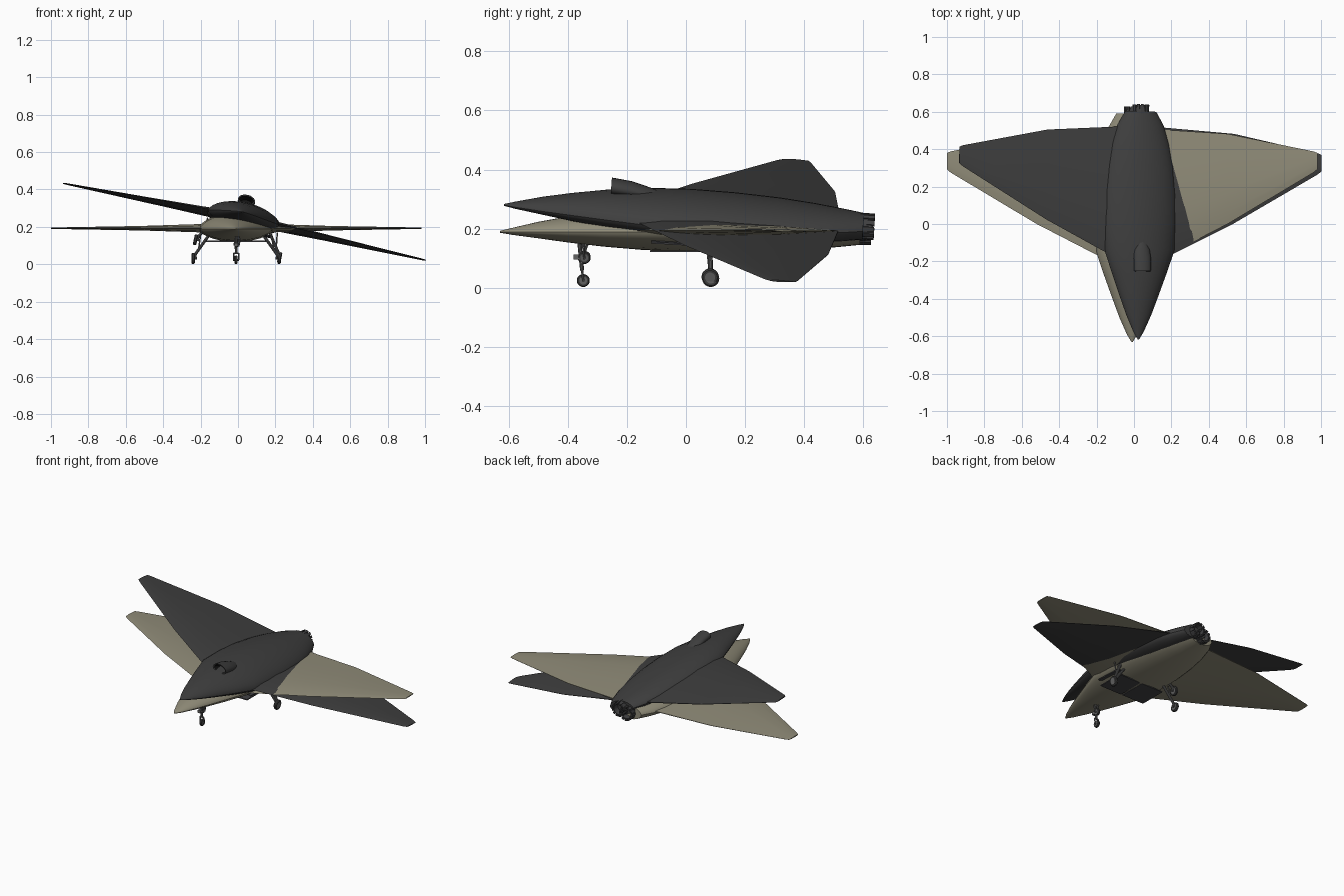
import bpy, bmesh, math
from mathutils import Matrix, Vector

cube = bpy.data.objects.get("Cube")
if cube:
    bpy.data.objects.remove(cube)


def material(name, rgb):
    m = bpy.data.materials.new(name)
    m.use_nodes = True
    col = (*rgb, 1)
    m.diffuse_color = col
    bsdf = m.node_tree.nodes["Principled BSDF"]
    bsdf.inputs["Base Color"].default_value = col
    bsdf.inputs["Roughness"].default_value = 0.7
    return m


BEIGE = material("beige paint", (0.28, 0.262, 0.19))
DARK = material("dark grey paint", (0.049, 0.049, 0.049))
METAL = material("gear metal", (0.12, 0.12, 0.12))
RUBBER = material("tyre rubber", (0.045, 0.045, 0.045))
PANEL = material("bay door grey", (0.055, 0.055, 0.06))
BURNT = material("nozzle metal", (0.05, 0.05, 0.052))
BLACK = material("intake black", (0.008, 0.008, 0.008))


def finish(name, bm, mats, place):
    bmesh.ops.recalc_face_normals(bm, faces=bm.faces)
    mesh = bpy.data.meshes.new(name)
    bm.to_mesh(mesh)
    bm.free()
    for m in mats:
        mesh.materials.append(m)
    ob = bpy.data.objects.new(name, mesh)
    bpy.context.collection.objects.link(ob)
    ob.matrix_world = place
    bpy.ops.object.select_all(action='DESELECT')
    ob.select_set(True)
    bpy.context.view_layer.objects.active = ob
    bpy.ops.object.shade_smooth_by_angle(angle=math.radians(32))
    return ob


def loft(bm, rings, caps=(True, True)):
    vs = [[bm.verts.new(p) for p in r] for r in rings]
    n = len(vs[0])
    for a, b in zip(vs, vs[1:]):
        for i in range(n):
            j = (i + 1) % n
            bm.faces.new((a[i], a[j], b[j], b[i]))
    ends = []
    for ring, wanted in zip((vs[0], vs[-1]), caps):
        if wanted:
            ends.append(bm.faces.new(ring))
    return ends


def rod(bm, a, b, r, sides=10):
    a, b = Vector(a), Vector(b)
    d = b - a
    mat = Matrix.Translation((a + b) / 2) @ d.to_track_quat('Z', 'Y').to_matrix().to_4x4()
    bmesh.ops.create_cone(bm, cap_ends=True, segments=sides, radius1=r, radius2=r,
                          depth=d.length, matrix=mat)


def box(bm, centre, size, turn=Matrix()):
    mat = Matrix.Translation(centre) @ turn @ Matrix.Diagonal((*size, 1))
    bmesh.ops.create_cube(bm, size=1, matrix=mat)


def ellipse(y, z, rx, rz, n=20):
    return [(rx * math.cos(k * math.tau / n), y, z + rz * math.sin(k * math.tau / n))
            for k in range(n)]


# Fuselage stations: y, half width, height above and below the chine
HULL = [(-.63, .004, .003, .003), (-.59, .028, .013, .01), (-.5, .068, .034, .022),
        (-.4, .105, .052, .036), (-.28, .148, .069, .05), (-.15, .192, .08, .061),
        (0, .202, .085, .068), (.15, .2, .082, .069), (.3, .183, .074, .066),
        (.42, .158, .063, .06), (.52, .125, .051, .051), (.59, .085, .043, .044)]

# Wing stations: x, leading y, trailing y, half thickness
WING = [(.08, -.22, .51, .024), (.2, -.16, .502, .022),
        (.51, .0, .482, .012), (.97, .275, .388, .004), (.99, .292, .38, .003)]


def hull_ring(y, w, up, down, n=28):
    pts = []
    for k in range(n):
        t = k * math.tau / n
        s = math.sin(t)
        z = (up if s > 0 else down) * math.copysign(abs(s) ** 1.2, s)
        pts.append((w * math.cos(t), y, z))
    return pts


def wing_ring(side, x, lead, trail, h):
    c = trail - lead
    prof = [(0, 0), (.12, .6), (.35, 1), (.7, .7), (1, .08),
            (1, -.08), (.7, -.7), (.35, -1), (.12, -.6)]
    return [(side * x, lead + c * u, .004 + h * v) for u, v in prof]


def wheel(name, centre, r, width, place):
    bm = bmesh.new()
    x, y, z = centre
    rings = [[(x + o * width, y + f * r * math.cos(k * math.tau / 20),
               z + f * r * math.sin(k * math.tau / 20)) for k in range(20)]
             for o, f in ((-.5, .6), (-.5, .85), (-.25, 1), (.25, 1), (.5, .85), (.5, .6))]
    for f in loft(bm, rings):
        f.material_index = 1
    finish(name, bm, [RUBBER, METAL], place)


def aircraft(tag, paint, place):
    # Fuselage with sharp chines
    bm = bmesh.new()
    loft(bm, [hull_ring(*s) for s in HULL])
    finish(tag + "_fuselage", bm, [paint], place)

    # Wings
    for side, label in ((1, "left"), (-1, "right")):
        bm = bmesh.new()
        loft(bm, [wing_ring(side, *s) for s in WING])
        finish(f"{tag}_{label}_wing", bm, [paint], place)

    # Dorsal intake: outer cowl, lip and dark duct
    bm = bmesh.new()
    end = loft(bm, [ellipse(-.2, .075, .03, .015), ellipse(-.268, .087, .039, .021),
                    ellipse(-.27, .087, .046, .028), ellipse(-.2, .08, .047, .026),
                    ellipse(-.15, .068, .042, .024), ellipse(-.11, .06, .025, .02)])
    bm.faces.ensure_lookup_table()
    end[0].material_index = 1
    for f in bm.faces[:20]:
        f.material_index = 1
    finish(tag + "_dorsal_intake", bm, [paint, BLACK], place)

    # Round exhaust with petals and a dark core
    bm = bmesh.new()
    end = loft(bm, [ellipse(.56, 0, .042, .042), ellipse(.6, 0, .042, .042),
                    ellipse(.622, 0, .037, .037), ellipse(.622, 0, .032, .032),
                    ellipse(.585, 0, .026, .026)])
    end[1].material_index = 1
    for k in range(12):
        a = k * math.tau / 12
        box(bm, (.041 * math.cos(a), .601, .041 * math.sin(a)), (.007, .052, .015),
            Matrix.Rotation(-a, 4, 'Y'))
    finish(tag + "_exhaust_nozzle", bm, [BURNT, BLACK], place)

    # Belly bay doors
    for side, label in ((1, "left"), (-1, "right")):
        bm = bmesh.new()
        box(bm, (side * .083, -.035, -.066), (.155, .175, .006))
        finish(f"{tag}_{label}_bay_door", bm, [PANEL], place)

    # Nose gear
    bm = bmesh.new()
    rod(bm, (0, -.362, -.03), (0, -.352, -.13), .007)
    rod(bm, (0, -.33, -.03), (0, -.354, -.1), .004)
    rod(bm, (-.013, -.352, -.13), (.013, -.352, -.13), .005)
    rod(bm, (-.016, -.348, -.165), (.016, -.348, -.165), .005)
    for s in (1, -1):
        rod(bm, (s * .013, -.352, -.13), (s * .013, -.348, -.165), .004)
    box(bm, (0, -.37, -.085), (.018, .022, .018))
    finish(tag + "_nose_gear_leg", bm, [METAL], place)
    wheel(tag + "_nose_wheel", (0, -.348, -.165), .022, .016, place)

    # Main gear
    for side, label in ((1, "left"), (-1, "right")):
        bm = bmesh.new()
        rod(bm, (side * .15, .075, -.04), (side * .218, .084, -.135), .008)
        rod(bm, (side * .218, .084, -.13), (side * .218, .084, -.158), .006)
        rod(bm, (side * .19, .07, -.03), (side * .2, .082, -.105), .004)
        rod(bm, (side * .21, .084, -.157), (side * .236, .084, -.157), .006)
        finish(f"{tag}_{label}_main_gear_leg", bm, [METAL], place)
        wheel(f"{tag}_{label}_main_wheel", (side * .23, .084, -.158), .029, .018, place)


# A level aircraft and a banked copy crossing it
level = Matrix.Translation((-.01, 0, .189))
banked = (Matrix.Translation((.03, .012, .243))
          @ Matrix.Rotation(math.radians(-.6), 4, 'Z')
          @ Matrix.Rotation(math.radians(-3.4), 4, 'X')
          @ Matrix.Rotation(math.radians(12), 4, 'Y'))
aircraft("light_aircraft", BEIGE, level)
aircraft("dark_aircraft", DARK, banked)
